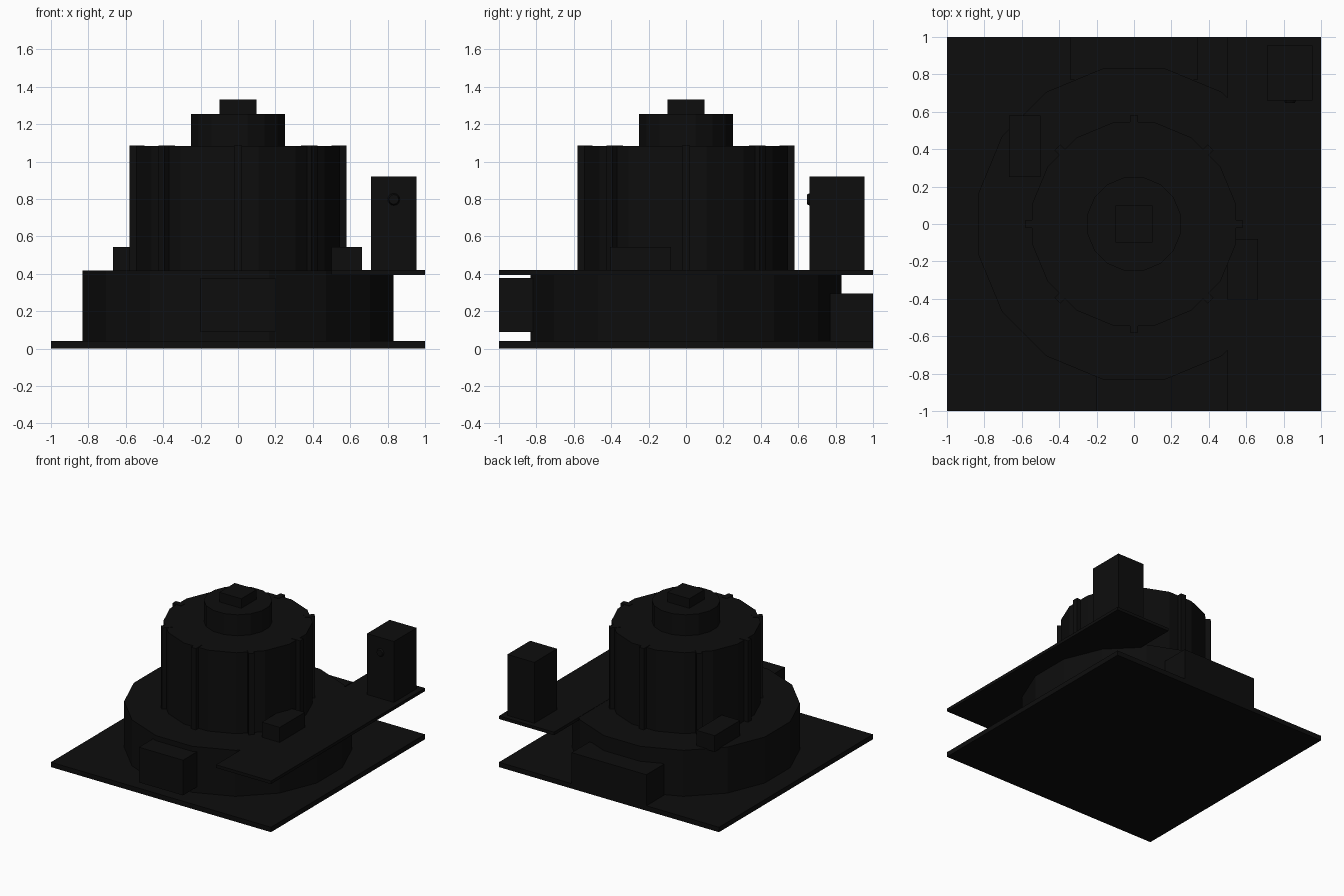
import bpy
import math

if "Cube" in bpy.data.objects:
    bpy.data.objects.remove(bpy.data.objects["Cube"], do_unlink=True)

# Single near-black material
black = bpy.data.materials.new("soft black")
black.use_nodes = True
colour = (0.004, 0.004, 0.004, 1)
black.diffuse_color = colour
black.node_tree.nodes["Principled BSDF"].inputs["Base Color"].default_value = colour


def finish(name):
    obj = bpy.context.object
    obj.name = name
    obj.data.materials.append(black)
    return obj


def box(name, xs, ys, zs):
    """Axis-aligned box from its x, y and z ranges."""
    spans = (xs, ys, zs)
    bpy.ops.mesh.primitive_cube_add(size=1, location=[sum(s) / 2 for s in spans])
    obj = finish(name)
    obj.scale = [s[1] - s[0] for s in spans]
    return obj


def drum(name, radius, bottom, top, sides=16):
    """Faceted upright drum with flats facing the axes."""
    bpy.ops.mesh.primitive_cylinder_add(
        vertices=sides, radius=radius, depth=top - bottom,
        location=(0, 0, (bottom + top) / 2), rotation=(0, 0, math.pi / sides))
    return finish(name)


# Ground slab and stacked drums
box("base_plate", (-1, 1), (-1, 1), (0, 0.04))
drum("lower_drum", 0.848, 0.03, 0.418)
drum("upper_drum", 0.555, 0.41, 1.083)
drum("top_hub", 0.255, 1.07, 1.255)
box("top_cap", (-0.1, 0.1), (-0.1, 0.1), (1.25, 1.333))

# Vertical ribs around the upper drum
for i in range(8):
    angle = i * math.tau / 8
    bpy.ops.mesh.primitive_cube_add(
        size=1, rotation=(0, 0, angle),
        location=(0.54 * math.cos(angle), 0.54 * math.sin(angle), 0.75))
    finish(f"rib_{i + 1}").scale = (0.08, 0.045, 0.672)

# Raised side platform with its tower and lamp
box("side_platform", (0.5, 1), (-1, 1), (0.395, 0.42))
box("tower", (0.71, 0.955), (0.66, 0.955), (0.41, 0.92))
bpy.ops.mesh.primitive_cone_add(
    vertices=12, radius1=0.038, radius2=0.026, depth=0.025,
    location=(0.833, 0.659, 0.798), rotation=(math.pi / 2, 0, 0))
finish("tower_lamp")

# Entrance block and rear annex
box("front_block", (-0.2, 0.2), (-1, -0.75), (0.088, 0.377))
box("rear_annex", (-0.34, 0.34), (0.77, 1), (0.03, 0.295))

# Small boxes resting on the lower drum
box("left_bench", (0.5, 0.663), (-0.405, -0.08), (0.41, 0.543))
box("right_bench", (-0.667, -0.5), (0.25, 0.58), (0.41, 0.543))
